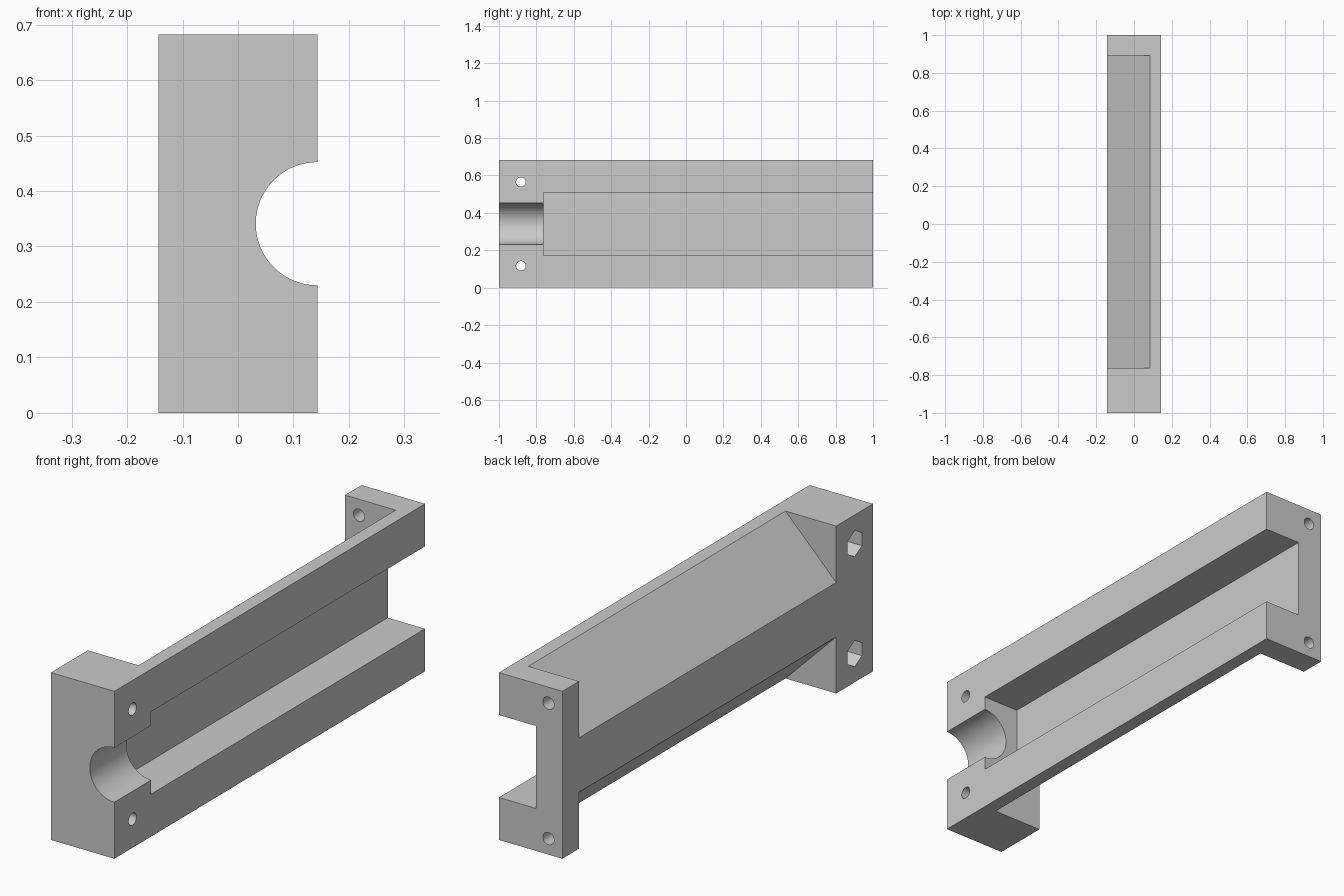
import bpy
import bmesh
import math
from mathutils import Vector, Matrix

cube = bpy.data.objects.get("Cube")
if cube:
    bpy.data.objects.remove(cube, do_unlink=True)

W, H = 0.143, 0.682          # half width and height
MID = H / 2
END_Y, FLANGE_Y = -0.763, 0.893

grey = bpy.data.materials.new("plain grey")
grey.use_nodes = True
grey.diffuse_color = (0.6, 0.6, 0.6, 1)
grey.node_tree.nodes["Principled BSDF"].inputs["Base Color"].default_value = (0.6, 0.6, 0.6, 1)


def prism(name, profile, y0, y1):
    """Extrude an x-z profile along y."""
    bm = bmesh.new()
    face = bm.faces.new([bm.verts.new((x, y0, z)) for x, z in profile])
    ext = bmesh.ops.extrude_face_region(bm, geom=[face])
    bmesh.ops.translate(bm, vec=(0, y1 - y0, 0),
                        verts=[v for v in ext["geom"] if isinstance(v, bmesh.types.BMVert)])
    bmesh.ops.recalc_face_normals(bm, faces=bm.faces)
    return finish(name, bm)


def rod(name, start, end, radius, sides):
    """Cylinder or hexagonal bar between two points."""
    a, b = Vector(start), Vector(end)
    bm = bmesh.new()
    bmesh.ops.create_cone(bm, cap_ends=True, segments=sides, radius1=radius,
                          radius2=radius, depth=(b - a).length)
    turn = (b - a).to_track_quat('Z', 'Y').to_matrix().to_4x4()
    bmesh.ops.transform(bm, verts=bm.verts, matrix=Matrix.Translation((a + b) / 2) @ turn)
    return finish(name, bm)


def finish(name, bm):
    mesh = bpy.data.meshes.new(name)
    bm.to_mesh(mesh)
    bm.free()
    mesh.materials.append(grey)
    obj = bpy.data.objects.new(name, mesh)
    bpy.context.collection.objects.link(obj)
    return obj


def rect(x0, x1, z0, z1):
    return [(x0, z0), (x1, z0), (x1, z1), (x0, z1)]


body = prism("channel_bracket", rect(-W, W, 0, H), -1, 1)

# Main channel, open at the back, and the half-round groove in the front block
cutters = [
    prism("channel_cutter", rect(-0.025, W + 0.1, MID - 0.168, MID + 0.168), END_Y, 1.1),
    rod("groove_cutter", (W, -1.1, MID), (W, END_Y + 0.05, MID), 0.111, 96),
]

for side in (-1, 1):
    # Sloped relief between the front block and the rear flange
    wedge = [(-W - 0.1, 0.01), (0.085 + 0.1, H - MID + 0.1), (-W - 0.1, H - MID + 0.1)]
    cutters.append(prism("slope_cutter", [(x, MID + side * z) for x, z in wedge],
                         END_Y, FLANGE_Y))
    # Bolt holes with hexagonal nut pockets in the front block
    z = MID + side * 0.224
    cutters.append(rod("bolt_cutter", (-W - 0.1, -0.883, z), (W + 0.1, -0.883, z), 0.025, 32))
    cutters.append(rod("nut_cutter", (-W - 0.1, -0.883, z), (-W + 0.13, -0.883, z), 0.053, 6))
    # Screw holes through the rear flange
    z = MID + side * 0.276
    cutters.append(rod("screw_cutter", (-0.08, 0.85, z), (-0.08, 1.1, z), 0.025, 32))

# Point the nut pockets up and down
for obj in cutters:
    if obj.name.startswith("nut_cutter"):
        verts = obj.data.vertices
        top = max(v.co.z for v in verts)
        if sum(abs(v.co.z - top) < 1e-4 for v in verts) > 2:
            c = sum((v.co for v in verts), Vector()) / len(verts)
            obj.data.transform(Matrix.Translation(c) @ Matrix.Rotation(math.radians(30), 4, 'X')
                               @ Matrix.Translation(-c))

bpy.ops.object.select_all(action='DESELECT')
body.select_set(True)
bpy.context.view_layer.objects.active = body
for cutter in cutters:
    cutter.hide_render = True
    mod = body.modifiers.new("cut", 'BOOLEAN')
    mod.operation = 'DIFFERENCE'
    mod.solver = 'EXACT'
    mod.object = cutter
    bpy.ops.object.modifier_apply(modifier=mod.name)
for cutter in cutters:
    bpy.data.objects.remove(cutter, do_unlink=True)

bpy.ops.object.shade_smooth_by_angle(angle=math.radians(30))
